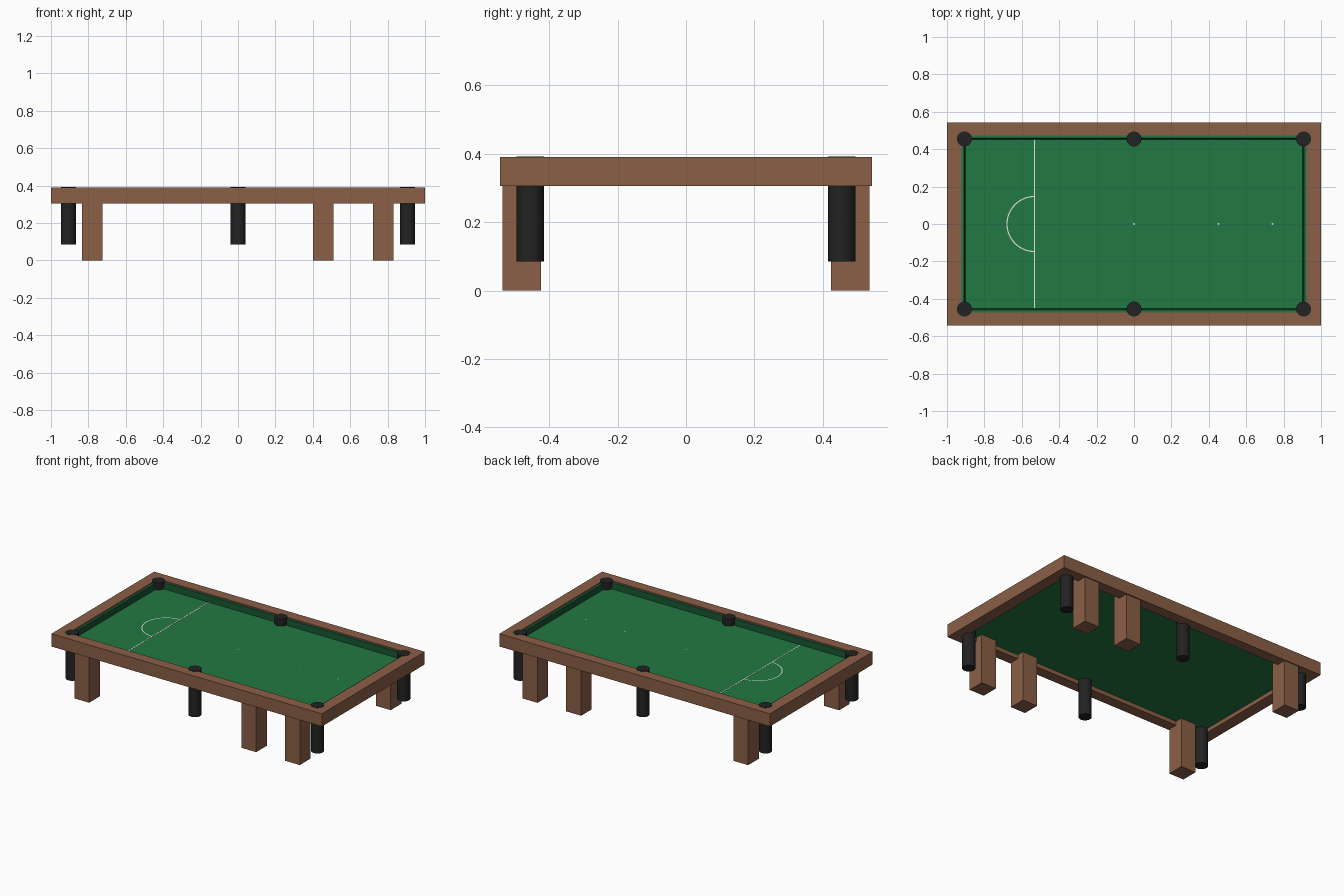
import bpy, bmesh, math

if "Cube" in bpy.data.objects:
    bpy.data.objects.remove(bpy.data.objects["Cube"])


def material(name, color):
    m = bpy.data.materials.new(name)
    m.diffuse_color = (*color, 1)
    m.use_nodes = True
    m.node_tree.nodes["Principled BSDF"].inputs["Base Color"].default_value = m.diffuse_color
    return m


WOOD = material("brown wood", (0.258, 0.115, 0.063))
CLOTH = material("green cloth", (0.016, 0.190, 0.056))
DARK = material("dark green cushion face", (0.006, 0.070, 0.024))
BLACK = material("black pocket", (0.016, 0.016, 0.017))
WHITE = material("white marking", (0.85, 0.85, 0.80))

TOP, UNDER = 0.39, 0.305          # rail heights
BED_TOP, BED_LOW = 0.345, 0.332   # playing surface
IX, IY = 0.922, 0.472             # inside of the rails


def make(name, verts, faces, *mats):
    me = bpy.data.meshes.new(name)
    me.from_pydata(verts, [], faces)
    bm = bmesh.new()
    bm.from_mesh(me)
    bmesh.ops.recalc_face_normals(bm, faces=bm.faces)
    bm.to_mesh(me)
    bm.free()
    for m in mats:
        me.materials.append(m)
    ob = bpy.data.objects.new(name, me)
    bpy.context.collection.objects.link(ob)
    return ob


def prism(name, low, high, *mats):
    """Solid between two outlines with the same number of points."""
    n = len(low)
    faces = [tuple(range(n)), tuple(range(n, 2 * n))]
    faces += [(i, (i + 1) % n, n + (i + 1) % n, n + i) for i in range(n)]
    return make(name, low + high, faces, *mats)


def box(name, x0, x1, y0, y1, z0, z1, mat):
    ring = [(x0, y0), (x1, y0), (x1, y1), (x0, y1)]
    return prism(name, [(x, y, z0) for x, y in ring],
                 [(x, y, z1) for x, y in ring], mat)


# Rail frame: a rectangular section carried round four mitred corners
section = [(1.0, 0.543, UNDER), (1.0, 0.543, TOP), (IX, IY, TOP), (IX, IY, UNDER)]
corners = [(1, 1), (-1, 1), (-1, -1), (1, -1)]
verts = [(sx * x, sy * y, z) for sx, sy in corners for x, y, z in section]
faces = [(4 * c + i, 4 * c + (i + 1) % 4,
          4 * ((c + 1) % 4) + (i + 1) % 4, 4 * ((c + 1) % 4) + i)
         for c in range(4) for i in range(4)]
make("rail_frame", verts, faces, WOOD)

# Playing bed
box("bed", -IX, IX, -IY, IY, BED_LOW, BED_TOP, CLOTH)


# Cushions: wedge strips with angled ends and a dark playing face
def cushion(name, a, b, wall, side, along_x):
    def outline(nose, z):
        pts = [(a, wall), (b, wall), (b - 0.012, nose), (a + 0.012, nose)]
        return [(u, side * v, z) if along_x else (side * v, u, z) for u, v in pts]
    ob = prism(name, outline(wall - 0.020, BED_TOP),
               outline(wall - 0.012, TOP - 0.008), CLOTH, DARK)
    for f in ob.data.polygons:
        inward = f.normal.y if along_x else f.normal.x
        if inward * side < -0.8:
            f.material_index = 1


for s in (-1, 1):
    cushion("long_cushion_left", -0.885, -0.025, IY, s, True)
    cushion("long_cushion_right", 0.025, 0.885, IY, s, True)
    cushion("end_cushion", -0.435, 0.435, IX, s, False)

# Legs
for s in (-1, 1):
    for x in (-0.78, 0.455, 0.777):
        box("leg", x - 0.055, x + 0.055, s * 0.48 - 0.056, s * 0.48 + 0.056,
            0, BED_LOW, WOOD)

# Pockets: long cylinders hanging through the bed
for s in (-1, 1):
    for x in (-0.907, 0, 0.907):
        bpy.ops.mesh.primitive_cylinder_add(vertices=32, radius=0.04, depth=0.307,
                                            location=(x, s * 0.455, 0.2385))
        ob = bpy.context.object
        ob.name = "pocket"
        ob.data.materials.append(BLACK)
        bpy.ops.object.shade_smooth_by_angle(angle=math.radians(40))

# Cloth markings
Z0, Z1, LX = BED_TOP - 0.002, BED_TOP + 0.001, -0.532
box("baulk_line", LX - 0.003, LX + 0.003, -0.452, 0.452, Z0, Z1, WHITE)

n = 32
angles = [math.pi / 2 + math.pi * i / n for i in range(n + 1)]
verts = [(LX + r * math.cos(t), r * math.sin(t), Z1)
         for r in (0.150, 0.144) for t in angles]
faces = [(i, i + 1, n + 2 + i, n + 1 + i) for i in range(n)]
make("half_circle_line", verts, faces, WHITE)

for x in (0, 0.452, 0.74):
    ring = [(x + 0.005 * math.cos(k * math.pi / 6), 0.005 * math.sin(k * math.pi / 6))
            for k in range(12)]
    prism("spot", [(u, v, Z0) for u, v in ring], [(u, v, Z1) for u, v in ring], WHITE)
